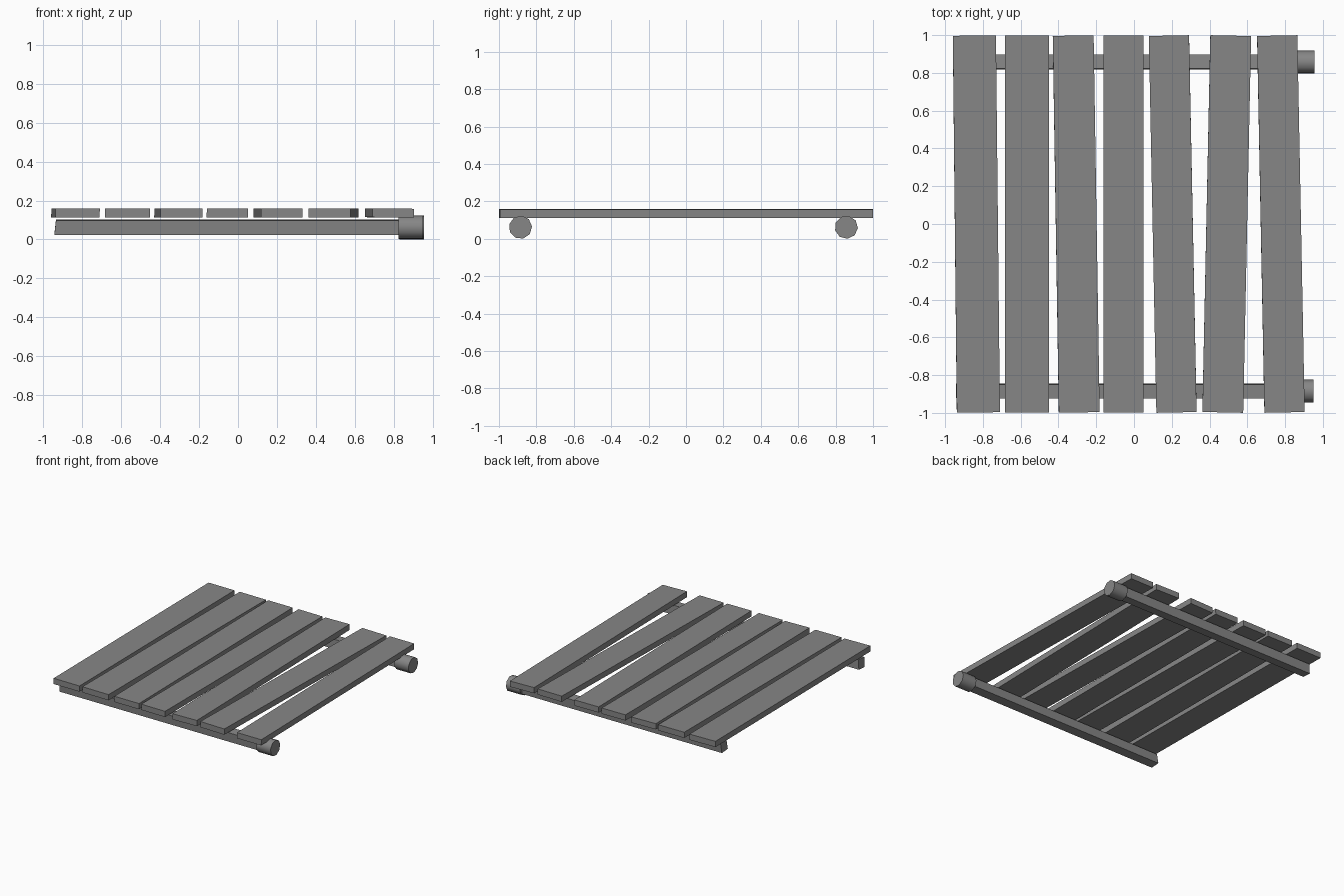
import bpy
import bmesh
from math import radians, atan2
from mathutils import Matrix

cube = bpy.data.objects.get("Cube")
if cube:
    bpy.data.objects.remove(cube, do_unlink=True)

# Single weathered grey
grey = bpy.data.materials.new("weathered_grey")
grey.use_nodes = True
colour = (0.24, 0.24, 0.24, 1)
grey.diffuse_color = colour
grey.node_tree.nodes["Principled BSDF"].inputs["Base Color"].default_value = colour


def add_object(name, bm, location, rotation=(0, 0, 0)):
    mesh = bpy.data.meshes.new(name)
    bm.to_mesh(mesh)
    bm.free()
    mesh.materials.append(grey)
    obj = bpy.data.objects.new(name, mesh)
    obj.location = location
    obj.rotation_euler = rotation
    bpy.context.collection.objects.link(obj)
    return obj


def box(size):
    bm = bmesh.new()
    bmesh.ops.create_cube(bm, size=1)
    bmesh.ops.scale(bm, vec=size, verts=bm.verts)
    return bm


# Planks: centre x at the back, centre x at the front, width, roll in degrees
planks = [
    (-0.845, -0.824, 0.228, 0.5),
    (-0.567, -0.567, 0.232, 0.3),
    (-0.322, -0.290, 0.216, 0.6),
    (-0.055, -0.055, 0.211, 0.4),
    (0.185, 0.225, 0.213, -0.3),
    (0.512, 0.470, 0.216, 0.3),
    (0.758, 0.797, 0.213, 0.7),
]
for i, (back, front, width, roll) in enumerate(planks, 1):
    yaw = atan2(front - back, 2)
    add_object(f"plank_{i}", box((width, 1.995, 0.046)),
               ((back + front) / 2, 0, 0.136), (0, radians(roll), yaw))

# Cross rails with a slanted left end, and a round cap on the right end
for side, y, twist, tip in (("front", -0.885, 4, 0.951), ("back", 0.857, -4, 0.956)):
    bm = box((1.80, 0.075, 0.075))
    for v in bm.verts:
        if v.co.x < 0 and v.co.z > 0:
            v.co.x += 0.008
    add_object(f"{side}_rail", bm, (-0.043, y, 0.062), (radians(twist), 0, 0))

    bm = bmesh.new()
    bmesh.ops.create_cone(bm, cap_ends=True, segments=9, radius1=0.062,
                          radius2=0.062, depth=0.126,
                          matrix=Matrix.Rotation(radians(90), 4, "Y"))
    cap = add_object(f"{side}_rail_cap", bm, (tip - 0.063, y, 0.062),
                     (radians(twist), 0, 0))
    bpy.ops.object.select_all(action="DESELECT")
    cap.select_set(True)
    bpy.context.view_layer.objects.active = cap
    bpy.ops.object.shade_smooth_by_angle(angle=radians(50))
